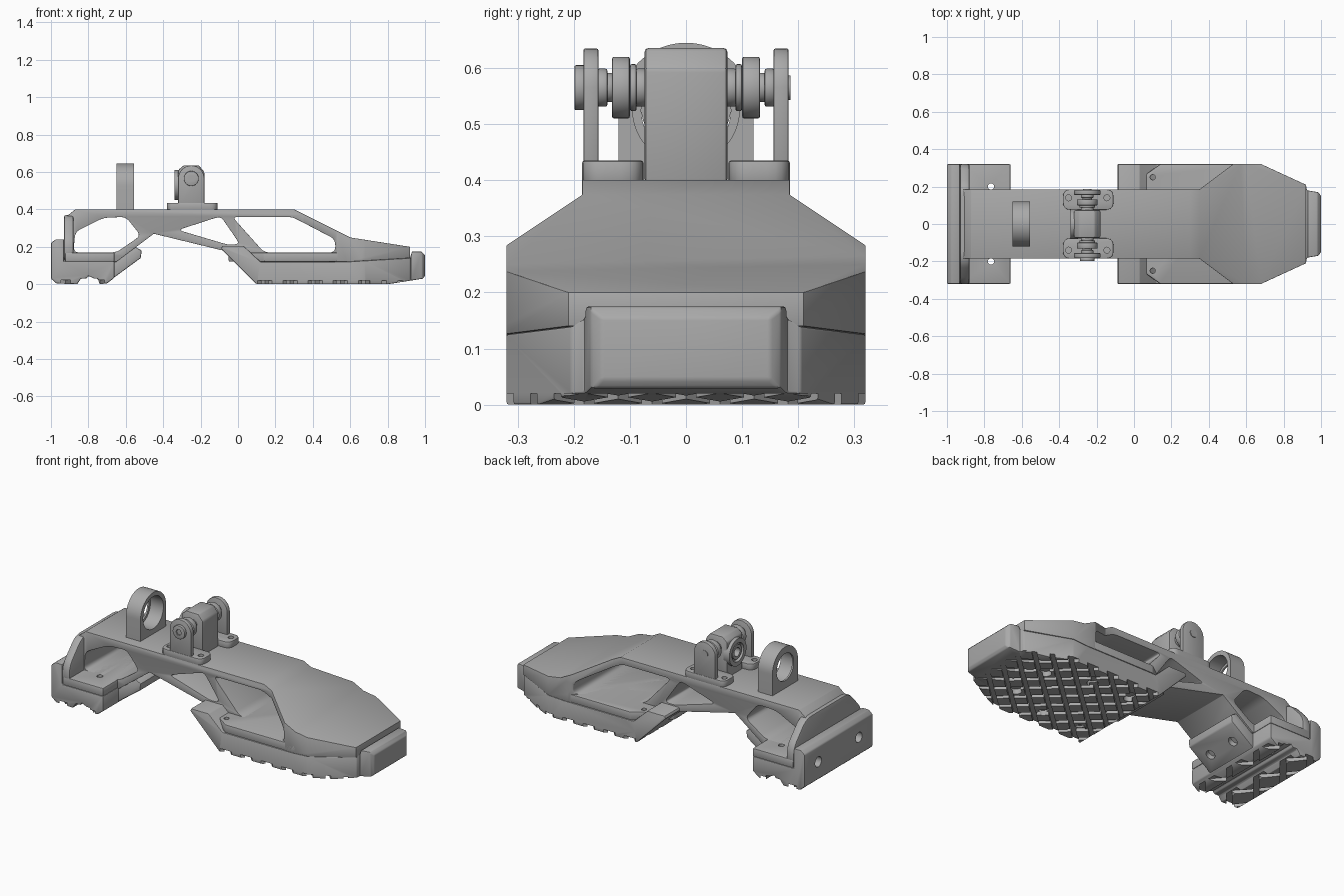
import bpy, bmesh, math
from mathutils import Vector, Matrix

old = bpy.data.objects.get("Cube")
if old:
    bpy.data.objects.remove(old, do_unlink=True)

grey = bpy.data.materials.new("satin grey")
grey.use_nodes = True
grey.diffuse_color = (0.4, 0.4, 0.4, 1)
grey.node_tree.nodes["Principled BSDF"].inputs["Base Color"].default_value = (0.4, 0.4, 0.4, 1)


def finish(name, bm):
    bmesh.ops.recalc_face_normals(bm, faces=bm.faces)
    mesh = bpy.data.meshes.new(name)
    bm.to_mesh(mesh)
    bm.free()
    mesh.materials.append(grey)
    obj = bpy.data.objects.new(name, mesh)
    bpy.context.collection.objects.link(obj)
    return obj


def rounded(pts, r, steps=5):
    """Round every corner of a polygon with a short curve."""
    out = []
    for i, p in enumerate(pts):
        p = Vector(p)
        a, b = Vector(pts[i - 1]) - p, Vector(pts[(i + 1) % len(pts)]) - p
        s = p + a.normalized() * min(r, a.length * 0.45)
        e = p + b.normalized() * min(r, b.length * 0.45)
        for k in range(steps + 1):
            t = k / steps
            out.append(s * (1 - t) ** 2 + p * 2 * t * (1 - t) + e * t * t)
    return out


def prism(name, pts, axis, lo, hi):
    """Extrude a profile along one axis; the other two axes hold the profile."""
    def place(p, d):
        return {"x": (d, p[0], p[1]), "y": (p[0], d, p[1]), "z": (p[0], p[1], d)}[axis]
    bm = bmesh.new()
    face = bm.faces.new([bm.verts.new(place(p, lo)) for p in pts])
    new = bmesh.ops.extrude_face_region(bm, geom=[face])["geom"]
    step = Vector(place((0, 0), hi - lo))
    bmesh.ops.translate(bm, vec=step, verts=[v for v in new if isinstance(v, bmesh.types.BMVert)])
    return finish(name, bm)


def mirrored(half):
    """Close a plan outline by reflecting its +y half."""
    return half + [(x, -y) for x, y in reversed(half)]


def disc(name, c, r, axis, lo, hi, n=32):
    ring = [(c[0] + r * math.cos(i * math.tau / n), c[1] + r * math.sin(i * math.tau / n)) for i in range(n)]
    return prism(name, ring, axis, lo, hi)


def apply_mod(obj, mod):
    bpy.context.view_layer.objects.active = obj
    bpy.ops.object.modifier_apply(modifier=mod.name)


def combine(obj, other, how):
    mod = obj.modifiers.new("combine", "BOOLEAN")
    mod.operation, mod.solver, mod.object = how, "EXACT", other
    apply_mod(obj, mod)
    bpy.data.objects.remove(other, do_unlink=True)


def soften(obj, width):
    mod = obj.modifiers.new("soft edges", "BEVEL")
    mod.width, mod.segments = width, 2
    mod.limit_method, mod.angle_limit = "ANGLE", math.radians(32)
    apply_mod(obj, mod)
    return obj


W, N = 0.32, 0.185    # half widths of the wide and narrow parts

# Arched frame: side profile, windows, then trimmed to the plan outline
arch = [(-0.93, 0.12), (-0.65, 0.12), (-0.45, 0.27), (-0.08, 0.18), (0.1, 0.12), (0.58, 0.12),
        (0.92, 0.14), (0.92, 0.2), (0.6, 0.25), (0.3, 0.4), (-0.87, 0.4), (-0.92, 0.36)]
frame = prism("frame", arch, "y", -W, W)
windows = [
    [(-0.88, 0.17), (-0.65, 0.17), (-0.52, 0.26), (-0.6, 0.36), (-0.72, 0.355), (-0.87, 0.28)],
    [(-0.32, 0.29), (-0.05, 0.21), (0.01, 0.215), (-0.09, 0.36), (-0.12, 0.355)],
    [(0.14, 0.17), (0.52, 0.17), (0.52, 0.24), (0.29, 0.36), (-0.03, 0.36)]]
for w in windows:
    combine(frame, prism("cutter", rounded(w, 0.03), "y", -0.5, 0.5), "DIFFERENCE")
outline = mirrored([(-1, N), (0.35, N), (0.53, W), (0.68, W), (0.93, 0.205)])
combine(frame, prism("cutter", outline, "z", 0, 1), "INTERSECT")
soften(frame, 0.008)

# Floors and the flared back wall of the frame
front_floor = soften(prism("front_floor", mirrored([(-0.05, N), (0.14, W), (0.6, W)]),
                           "z", 0.121, 0.17), 0.006)
heel_floor = soften(prism("heel_floor", mirrored([(-0.925, W), (-0.66, W)]), "z", 0.121, 0.17), 0.006)
flare = [(-W, 0.125), (W, 0.125), (W, 0.24), (0.2, 0.37), (-0.2, 0.37), (-W, 0.24)]
back_wall = soften(prism("back_wall", rounded(flare, 0.05), "x", -0.93, -0.88), 0.01)

# Front sole with toe cap
side = [(-0.09, 0.19), (0.1, 0), (0.8, 0), (0.99, 0.03), (1.0, 0.045), (1.0, 0.155), (0.98, 0.175),
        (0.93, 0.175), (0.92, 0.14), (0.58, 0.12), (0.12, 0.12), (0.03, 0.205), (-0.085, 0.205)]
sole = prism("front_sole", side, "y", -W, W)
plan = mirrored([(-0.1, W), (0.68, W), (0.92, 0.205), (0.925, 0.18), (0.985, 0.17), (1.0, 0.15)])
combine(sole, prism("cutter", plan, "z", -0.1, 0.5), "INTERSECT")
soften(sole, 0.006)


def grooves(angle, centre, count, gap, width, depth, length):
    """Parallel bars that cut one direction of tread."""
    bm = bmesh.new()
    for i in range(count):
        off = (i - (count - 1) / 2) * gap
        m = (Matrix.Translation((centre, 0, 0)) @ Matrix.Rotation(angle, 4, "Z")
             @ Matrix.Translation((0, off, 0)) @ Matrix.Diagonal((length, width, depth * 2, 1)))
        bmesh.ops.create_cube(bm, size=1, matrix=m)
    return finish("cutter", bm)


for a in (-1, 1):
    combine(sole, grooves(a * math.radians(42), 0.48, 11, 0.09, 0.026, 0.02, 2), "DIFFERENCE")
for x, y in ((0.2, 0.2), (0.45, 0.2), (0.7, 0.12)):
    for s in (-1, 1):
        combine(sole, disc("cutter", (x, y * s), 0.03, "z", -0.01, 0.03, 20), "DIFFERENCE")
for s in (-1, 1):
    combine(front_floor, disc("cutter", (0.1, 0.25 * s), 0.014, "z", 0.1, 0.3, 16), "DIFFERENCE")

# Heel pad: L-shaped block with a cross groove and diagonal tread
pad = [(-1.0, 0.03), (-0.97, 0.004), (-0.86, 0), (-0.84, 0.03), (-0.81, 0.03), (-0.8, 0.045),
       (-0.77, 0.03), (-0.75, 0.03), (-0.74, 0), (-0.7, 0.005), (-0.66, 0.035), (-0.66, 0.122),
       (-0.93, 0.122), (-0.93, 0.24), (-0.975, 0.24), (-1.0, 0.22)]
heel = soften(prism("heel_pad", pad, "y", -W, W), 0.006)
for a in (-1, 1):
    combine(heel, grooves(a * math.radians(50), -0.83, 5, 0.14, 0.03, 0.022, 1), "DIFFERENCE")
for s in (-1, 1):
    combine(heel, disc("cutter", (0.19 * s, 0.13), 0.03, "x", -1.1, -0.96), "DIFFERENCE")
    for part in (heel, heel_floor):
        combine(part, disc("cutter", (-0.765, 0.2 * s), 0.017, "z", -0.1, 0.3, 16), "DIFFERENCE")

# Tongue that carries the heel pad up under the rear strut
tongue_side = [(-0.67, 0.03), (-0.52, 0.14), (-0.515, 0.18), (-0.55, 0.2), (-0.66, 0.125), (-0.7, 0.12)]
tongue = soften(prism("heel_tongue", tongue_side, "y", -N + 0.01, N - 0.01), 0.006)
for s in (-1, 1):
    hole = disc("cutter", (0, 0), 0.026, "z", -0.03, 0.03)
    hole.matrix_world = Matrix.Translation((-0.595, 0.09 * s, 0.085)) @ Matrix.Rotation(-0.63, 4, "Y")
    bpy.context.view_layer.update()
    combine(tongue, hole, "DIFFERENCE")

# Ring lug on the rear of the deck
arc = [(0.12 * math.cos(i * math.pi / 24), 0.525 + 0.12 * math.sin(i * math.pi / 24)) for i in range(25)]
lug = prism("ring_lug", arc + [(-0.12, 0.39), (0.12, 0.39)], "x", -0.65, -0.555)
combine(lug, disc("cutter", (0, 0.525), 0.095, "x", -0.64, -0.5, 48), "DIFFERENCE")
combine(lug, disc("cutter", (0, 0.525), 0.08, "x", -0.7, -0.5, 48), "DIFFERENCE")

# Pivot bracket: a foot plate, cheek and rings on each side
PX, PZ = -0.25, 0.565
cheek_arc = [(PX + 0.07 * math.cos(i * math.pi / 16), PZ + 0.07 * math.sin(i * math.pi / 16)) for i in range(17)]
for s, label in ((1, "left"), (-1, "right")):
    corners = [(-0.38, 0.076 * s), (-0.11, 0.076 * s), (-0.11, N * s), (-0.38, N * s)]
    plate = soften(prism(label + "_foot_plate", rounded(corners, 0.04), "z", 0.395, 0.435), 0.004)
    for x in (-0.35, -0.145):
        combine(plate, disc("cutter", (x, 0.14 * s), 0.016, "z", 0.415, 0.5, 16), "DIFFERENCE")
    soften(prism(label + "_cheek", cheek_arc + [(-0.32, 0.42), (-0.18, 0.42)], "y",
                 *sorted((0.156 * s, 0.183 * s))), 0.004)
    rings = (("inner_collar", 0.034, 0.07, 0.09), ("washer", 0.055, 0.1, 0.132),
             ("boss", 0.042, 0.088, 0.1), ("outer_collar", 0.034, 0.14, 0.158), ("spacer", 0.026, 0.13, 0.145))
    for part, r, a, b in rings:
        soften(disc(label + "_" + part, (PX, PZ), r, "y", *sorted((a * s, b * s))), 0.004)
pin = disc("pivot_pin", (PX, PZ), 0.022, "y", -0.19, 0.186)
head = soften(disc("pin_head", (PX, PZ), 0.04, "y", -0.199, -0.18), 0.003)
combine(head, disc("cutter", (PX, PZ), 0.018, "y", -0.25, -0.191, 6), "DIFFERENCE")

# Centre block with a bearing facing the heel
block_side = [(-0.32, 0.395), (-0.18, 0.395), (-0.18, 0.6), (-0.21, 0.636), (-0.29, 0.636), (-0.32, 0.61)]
block = soften(prism("centre_block", block_side, "y", -0.074, 0.074), 0.008)
bearing = disc("bearing_ring", (0, 0.53), 0.08, "x", -0.34, -0.3, 40)
combine(bearing, disc("cutter", (0, 0.53), 0.055, "x", -0.4, -0.31, 40), "DIFFERENCE")
hub = disc("bearing_hub", (0, 0.53), 0.042, "x", -0.335, -0.305)
for part in (bearing, hub, block):
    combine(part, disc("cutter", (0, 0.53), 0.026, "x", -0.4, -0.27), "DIFFERENCE")

# Smooth rounded faces, keep hard edges crisp
bpy.ops.object.select_all(action="DESELECT")
for obj in bpy.context.collection.objects:
    if obj.type == "MESH" and grey.name in obj.data.materials:
        obj.select_set(True)
        bpy.context.view_layer.objects.active = obj
bpy.ops.object.shade_smooth_by_angle(angle=math.radians(30))
